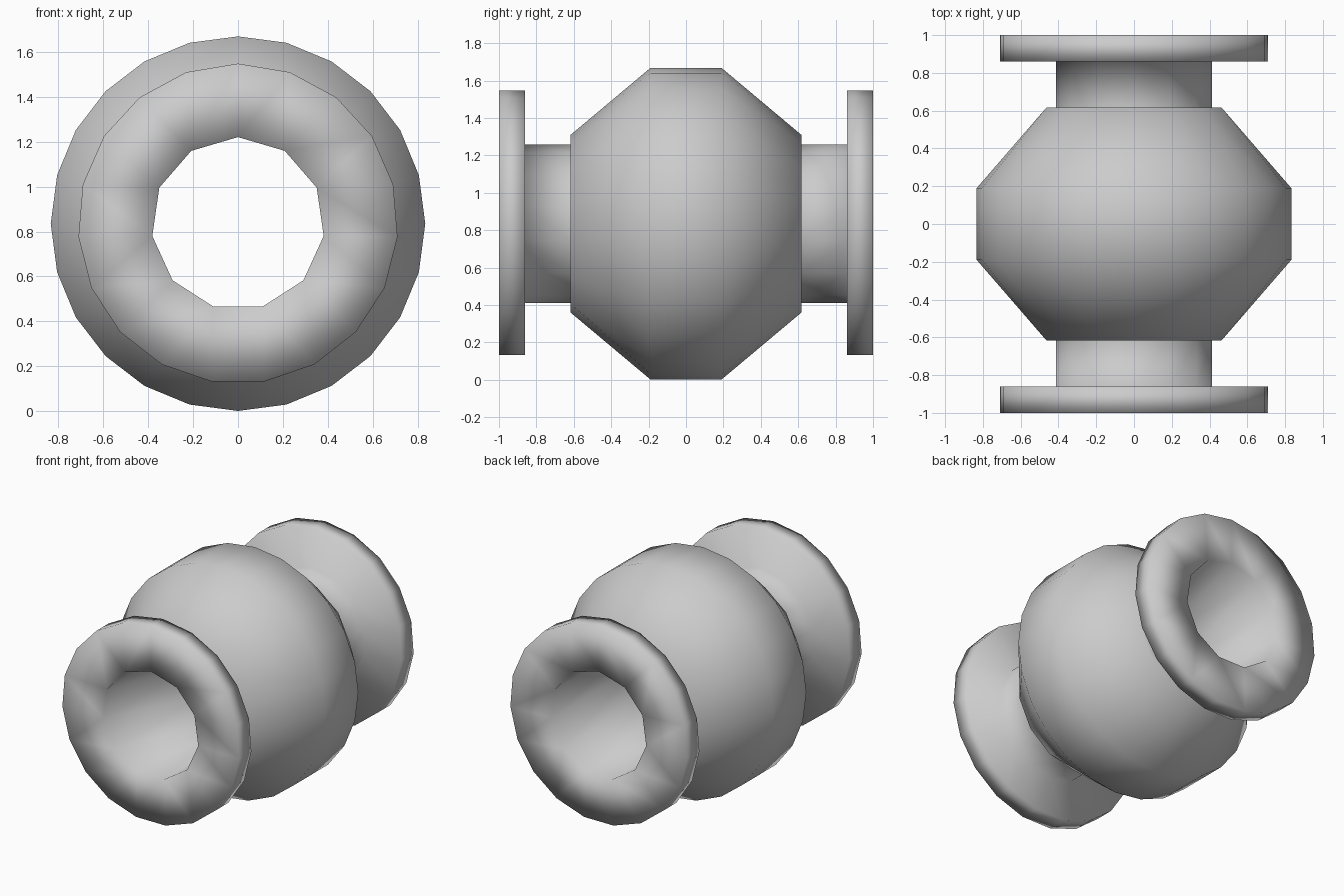
import bpy
import bmesh
from math import sin, cos, tau

if "Cube" in bpy.data.objects:
    bpy.data.objects.remove(bpy.data.objects["Cube"])

AXIS_Z = 0.835  # height of the horizontal pipe axis


def ring(bm, radius, y, sides, start=0.0):
    verts = []
    for i in range(sides):
        a = tau * (i / sides + start)
        verts.append(bm.verts.new((radius * sin(a), y, AXIS_Z + radius * cos(a))))
    return verts


def skin(bm, a, b):
    """Join two rings that may have different side counts."""
    na, nb = len(a), len(b)
    i = j = 0
    while i < na or j < nb:
        pa, pb = (i + 1) * nb, (j + 1) * na
        a0, a1, b0, b1 = a[i % na], a[(i + 1) % na], b[j % nb], b[(j + 1) % nb]
        if pa == pb:
            bm.faces.new((a0, a1, b1, b0))
            i, j = i + 1, j + 1
        elif pa < pb:
            bm.faces.new((a0, a1, b0))
            i += 1
        else:
            bm.faces.new((a0, b1, b0))
            j += 1


def lathe(name, profile):
    bm = bmesh.new()
    rings = [ring(bm, *p) for p in profile]
    for a, b in zip(rings, rings[1:]):
        skin(bm, a, b)
    for f in bm.faces:
        f.smooth = True
    mesh = bpy.data.meshes.new(name)
    bm.to_mesh(mesh)
    bm.free()
    obj = bpy.data.objects.new(name, mesh)
    bpy.context.collection.objects.link(obj)
    return obj


# Bulging central body: radius, y, sides
lathe("central_body", [
    (0.422, -0.617, 14),
    (0.475, -0.617, 14),
    (0.833, -0.19, 24),
    (0.833, 0.19, 24),
    (0.475, 0.617, 14),
    (0.422, 0.617, 14),
])

# Through bore, flange and neck, mirrored to the back end
ends = lathe("flanged_ends", [
    (0.385, 0.0, 11),
    (0.385, -1.0, 11),
    (0.712, -1.0, 19),
    (0.712, -0.86, 19),
    (0.424, -0.86, 14),
    (0.424, -0.617, 14),
])
mirror = ends.modifiers.new("Mirror", 'MIRROR')
mirror.use_axis = (False, True, False)
mirror.use_clip = True
